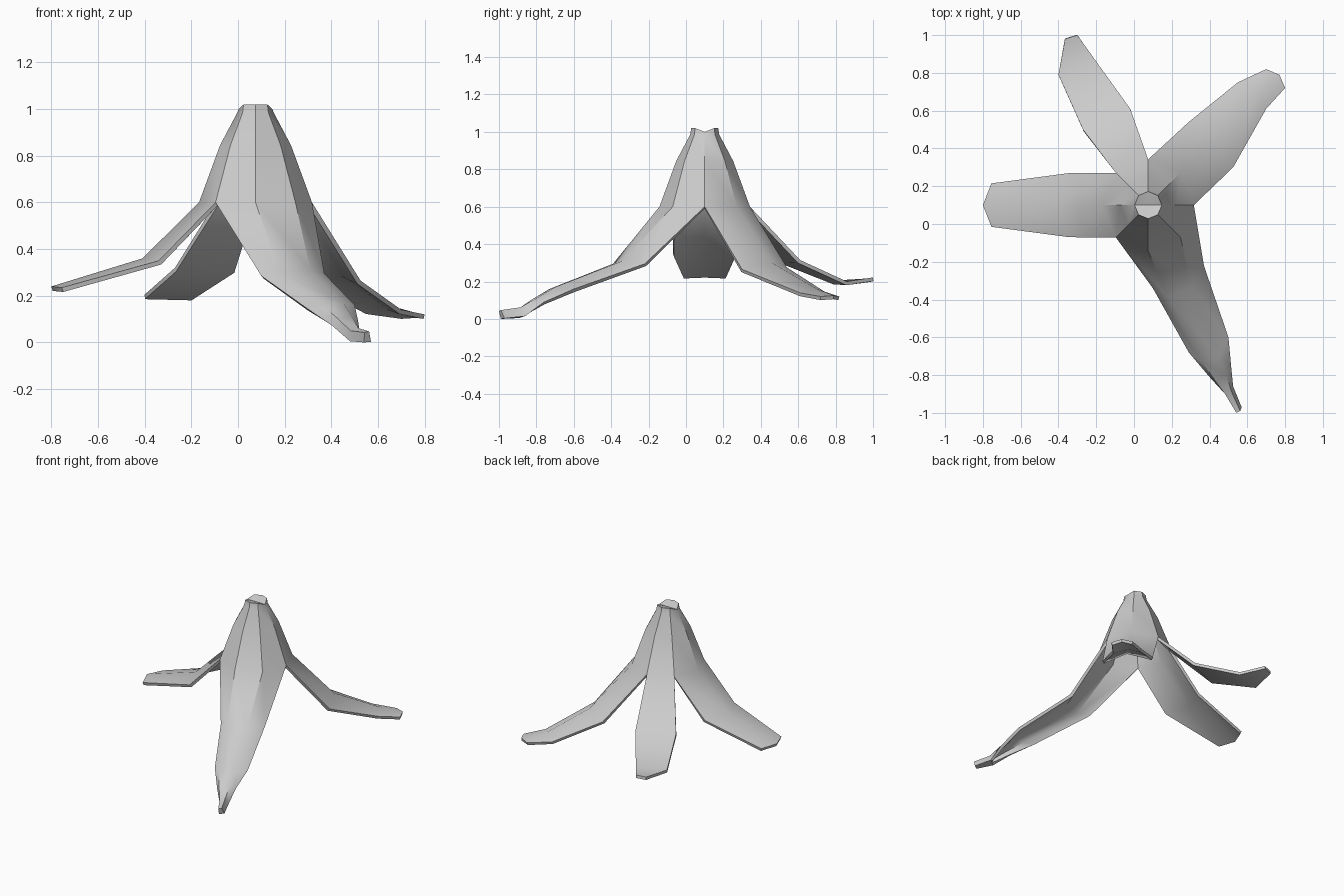
import bpy, bmesh, math

if "Cube" in bpy.data.objects:
    bpy.data.objects.remove(bpy.data.objects["Cube"])

CX, CY = 0.075, 0.10
bm = bmesh.new()


def ring(r, height):
    """Octagon around the peel axis; height is a function of the angle."""
    out = []
    for i in range(8):
        a = i * math.pi / 4
        out.append(bm.verts.new((CX + r * math.cos(a), CY + r * math.sin(a), height(a))))
    return out


def bridge(upper, lower, closed=False):
    n = len(upper)
    for i in range(n if closed else n - 1):
        j = (i + 1) % n
        bm.faces.new((upper[i], lower[i], lower[j], upper[j]))


def strip(first, rows):
    """Peel strip: continue from body ring vertices through rows of points."""
    prev = [base[i % 8] for i in first]
    for row in rows:
        cur = [bm.verts.new(p) for p in row]
        bridge(prev, cur)
        last, prev = prev, cur
    return last, prev


# Body: tapered octagonal sleeve with a slightly folded cap
rings = [ring(0.072, lambda a: 1.0 + 0.02 * min(1, 1.42 * abs(math.sin(a)))),
         ring(0.078, lambda a: 0.985),
         ring(0.152, lambda a: 0.845),
         ring(0.242, lambda a: 0.6)]
for u, l in zip(rings, rings[1:]):
    bridge(u, l, True)
tip = bm.verts.new((CX, CY, 1.0))
for i in range(8):
    bm.faces.new((tip, rings[0][i], rings[0][(i + 1) % 8]))
base = rings[-1]

# Left strip
strip((3, 4, 5), [
    [(-0.34, 0.27, 0.35), (-0.41, 0.10, 0.36), (-0.34, -0.07, 0.35)],
    [(-0.755, 0.215, 0.235), (-0.80, 0.10, 0.24), (-0.755, -0.015, 0.235)]])

# Narrow back left strip
strip((2, 3), [
    [(-0.02, 0.61, 0.315), (-0.27, 0.50, 0.32)],
    [(-0.20, 0.86, 0.20), (-0.40, 0.79, 0.205)],
    [(-0.30, 1.0, 0.222), (-0.365, 0.98, 0.217)]])

# Back right strip
strip((0, 1, 2), [
    [(0.525, 0.30, 0.265), (0.45, 0.46, 0.30), (0.29, 0.54, 0.275)],
    [(0.70, 0.61, 0.14), (0.64, 0.70, 0.16), (0.55, 0.75, 0.14)],
    [(0.80, 0.72, 0.12), (0.77, 0.79, 0.125), (0.70, 0.82, 0.12)]])

# Wide front strip, closing into a small stub at the tip
a, b = strip((5, 6, 7, 8), [
    [(0.10, -0.34, 0.285), (0.18, -0.39, 0.295), (0.31, -0.34, 0.31), (0.37, -0.22, 0.295)],
    [(0.29, -0.68, 0.15), (0.36, -0.73, 0.16), (0.45, -0.70, 0.17), (0.50, -0.60, 0.16)],
    [(0.40, -0.81, 0.075), (0.43, -0.83, 0.10), (0.49, -0.80, 0.11), (0.515, -0.76, 0.09)],
    [(0.48, -0.89, 0.005), (0.482, -0.90, 0.05), (0.515, -0.885, 0.062), (0.525, -0.86, 0.015)],
    [(0.54, -0.99, 0.0), (0.542, -1.0, 0.043), (0.562, -0.99, 0.047), (0.57, -0.97, 0.003)]])
bm.faces.new((a[3], b[3], b[0], a[0]))
bm.faces.new((b[0], b[3], b[2], b[1])[::-1])
bmesh.ops.recalc_face_normals(bm, faces=bm.faces)
bm.normal_update()
if tip.normal.z < 0:
    bmesh.ops.reverse_faces(bm, faces=bm.faces)

me = bpy.data.meshes.new("banana_peel")
bm.to_mesh(me)
bm.free()
peel = bpy.data.objects.new("banana_peel", me)
bpy.context.collection.objects.link(peel)

# Skin thickness, grown inward
sol = peel.modifiers.new("skin", 'SOLIDIFY')
sol.thickness = 0.02
sol.offset = -1

bpy.context.view_layer.objects.active = peel
peel.select_set(True)
bpy.ops.object.modifier_apply(modifier="skin")
bpy.ops.object.shade_smooth_by_angle(angle=math.radians(40))
